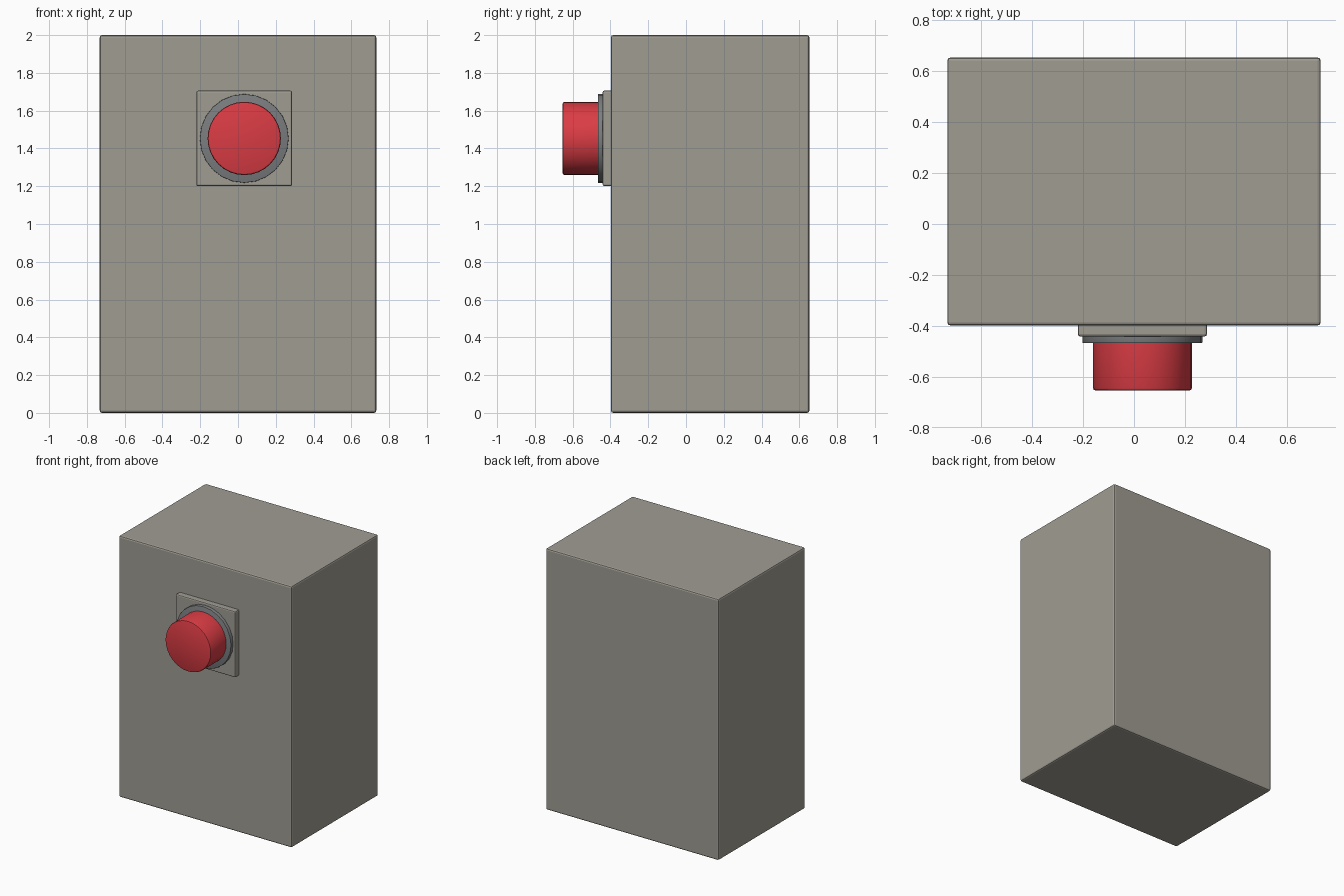
import bpy, bmesh, math
from mathutils import Matrix

if "Cube" in bpy.data.objects:
    bpy.data.objects.remove(bpy.data.objects["Cube"])


def material(name, rgb):
    m = bpy.data.materials.new(name)
    m.diffuse_color = (*rgb, 1)
    m.use_nodes = True
    m.node_tree.nodes["Principled BSDF"].inputs["Base Color"].default_value = m.diffuse_color
    return m


BEIGE = material("warm_grey", (0.35, 0.335, 0.29))
STEEL = material("steel_grey", (0.195, 0.205, 0.212))
RED = material("button_red", (0.70, 0.045, 0.058))


def finish(name, bm, mat, smooth=False):
    mesh = bpy.data.meshes.new(name)
    bmesh.ops.recalc_face_normals(bm, faces=bm.faces)
    bm.to_mesh(mesh)
    bm.free()
    mesh.materials.append(mat)
    ob = bpy.data.objects.new(name, mesh)
    bpy.context.collection.objects.link(ob)
    if smooth:
        bpy.ops.object.select_all(action='DESELECT')
        ob.select_set(True)
        bpy.context.view_layer.objects.active = ob
        bpy.ops.object.shade_smooth_by_angle(angle=math.radians(30))
    return ob


def box(name, lo, hi, bevel, mat):
    bm = bmesh.new()
    bmesh.ops.create_cube(bm, size=1)
    for v in bm.verts:
        v.co = [(a + b) / 2 + c * (b - a) for a, b, c in zip(lo, hi, v.co)]
    bmesh.ops.bevel(bm, geom=bm.edges[:], offset=bevel, segments=2,
                    profile=0.5, affect='EDGES')
    return finish(name, bm, mat)


def disc(name, radius, y_front, y_back, bevel, sides, mat):
    """Cylinder along y with a bevelled front rim."""
    bm = bmesh.new()
    bmesh.ops.create_cone(bm, cap_ends=True, segments=sides, radius1=radius,
                          radius2=radius, depth=y_back - y_front)
    place = Matrix.Translation((CX, (y_front + y_back) / 2, CZ))
    bmesh.ops.transform(bm, matrix=place @ Matrix.Rotation(math.pi / 2, 4, 'X'),
                        verts=bm.verts)
    rim = [e for e in bm.edges if all(abs(v.co.y - y_front) < 1e-4 for v in e.verts)]
    bmesh.ops.bevel(bm, geom=rim, offset=bevel, segments=2, profile=0.5, affect='EDGES')
    return finish(name, bm, mat, True)


CX, CZ = 0.033, 1.453   # button centre on the front face

# Cabinet
box("cabinet", (-0.732, -0.398, 0), (0.732, 0.653, 2), 0.012, BEIGE)
# Square plate behind the button
box("mounting_plate", (CX - 0.253, -0.441, CZ - 0.253),
    (CX + 0.253, -0.385, CZ + 0.253), 0.009, BEIGE)
# Collar and push button
disc("collar_ring", 0.235, -0.467, -0.435, 0.003, 24, STEEL)
disc("push_button", 0.194, -0.653, -0.46, 0.01, 32, RED)
